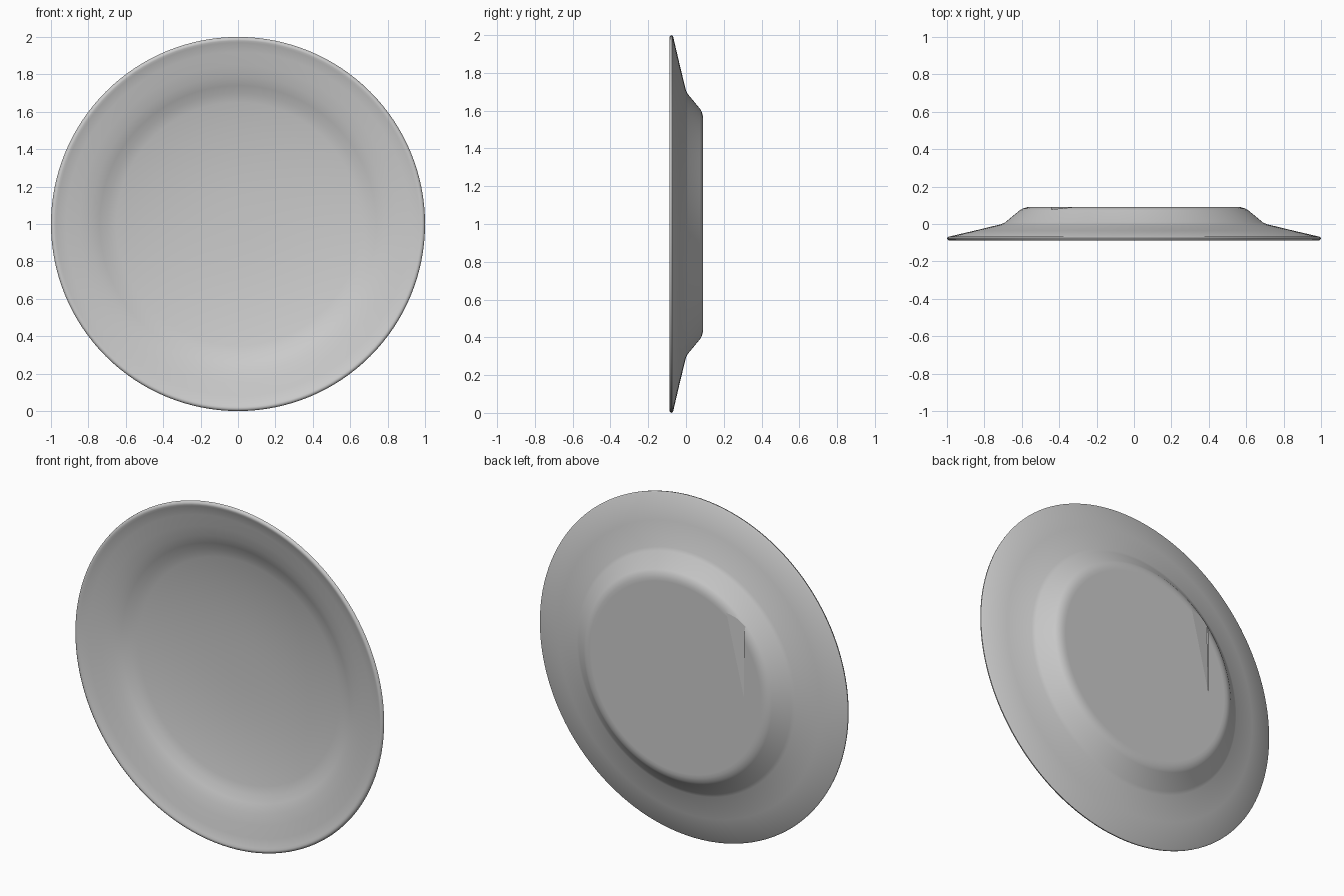
import bpy, bmesh, math
from mathutils import Vector

if "Cube" in bpy.data.objects:
    bpy.data.objects.remove(bpy.data.objects["Cube"])

SEGMENTS = 128

def finish(name, bm):
    bmesh.ops.recalc_face_normals(bm, faces=bm.faces)
    mesh = bpy.data.meshes.new(name)
    bm.to_mesh(mesh)
    bm.free()
    obj = bpy.data.objects.new(name, mesh)
    bpy.context.collection.objects.link(obj)
    return obj

# Dish profile as (radius, y): front bowl, rim, sloped back, foot
bowl = [(r, 0.062 - 0.064 * (r / 0.70) ** 2.4)
        for r in (0, 0.1, 0.2, 0.3, 0.4, 0.5, 0.58, 0.65, 0.70)]
rim = [(0.74, -0.023), (0.79, -0.042), (0.85, -0.057), (0.92, -0.072),
       (0.97, -0.083), (0.98, -0.088), (0.99, -0.088), (0.998, -0.082), (1.0, -0.074),
       (0.992, -0.068)]
back = [(0.85, -0.035), (0.71, -0.001), (0.69, 0.008), (0.61, 0.074),
        (0.595, 0.083), (0.57, 0.09), (0.55, 0.09), (0, 0.09)]

# Plate, revolved about the y axis
bm = bmesh.new()
verts = [bm.verts.new((r, y, 1)) for r, y in bowl + rim + back]
edges = [bm.edges.new(pair) for pair in zip(verts, verts[1:])]
bmesh.ops.spin(bm, geom=verts + edges, cent=(0, 0, 1), axis=(0, 1, 0),
               angle=2 * math.pi, steps=SEGMENTS, use_duplicate=False)
bmesh.ops.remove_doubles(bm, verts=bm.verts, dist=0.0005)
plate = finish("plate", bm)

# Shallow tapered notch in the back of the foot
bm = bmesh.new()
for co in [(-0.44, 0.105, 1.45), (-0.30, 0.0915, 1.52),
           (-0.44, 0.0905, 0.98), (-0.44, 0.077, 1.45)]:
    bm.verts.new(co)
bmesh.ops.convex_hull(bm, input=bm.verts)
notch = finish("notch_cutter", bm)
notch.hide_render = True
notch.hide_set(True)

bpy.context.view_layer.objects.active = plate
plate.select_set(True)
bpy.ops.object.shade_smooth_by_angle(angle=math.radians(60))
cut = plate.modifiers.new("notch", 'BOOLEAN')
cut.operation = 'DIFFERENCE'
cut.solver = 'EXACT'
cut.object = notch
